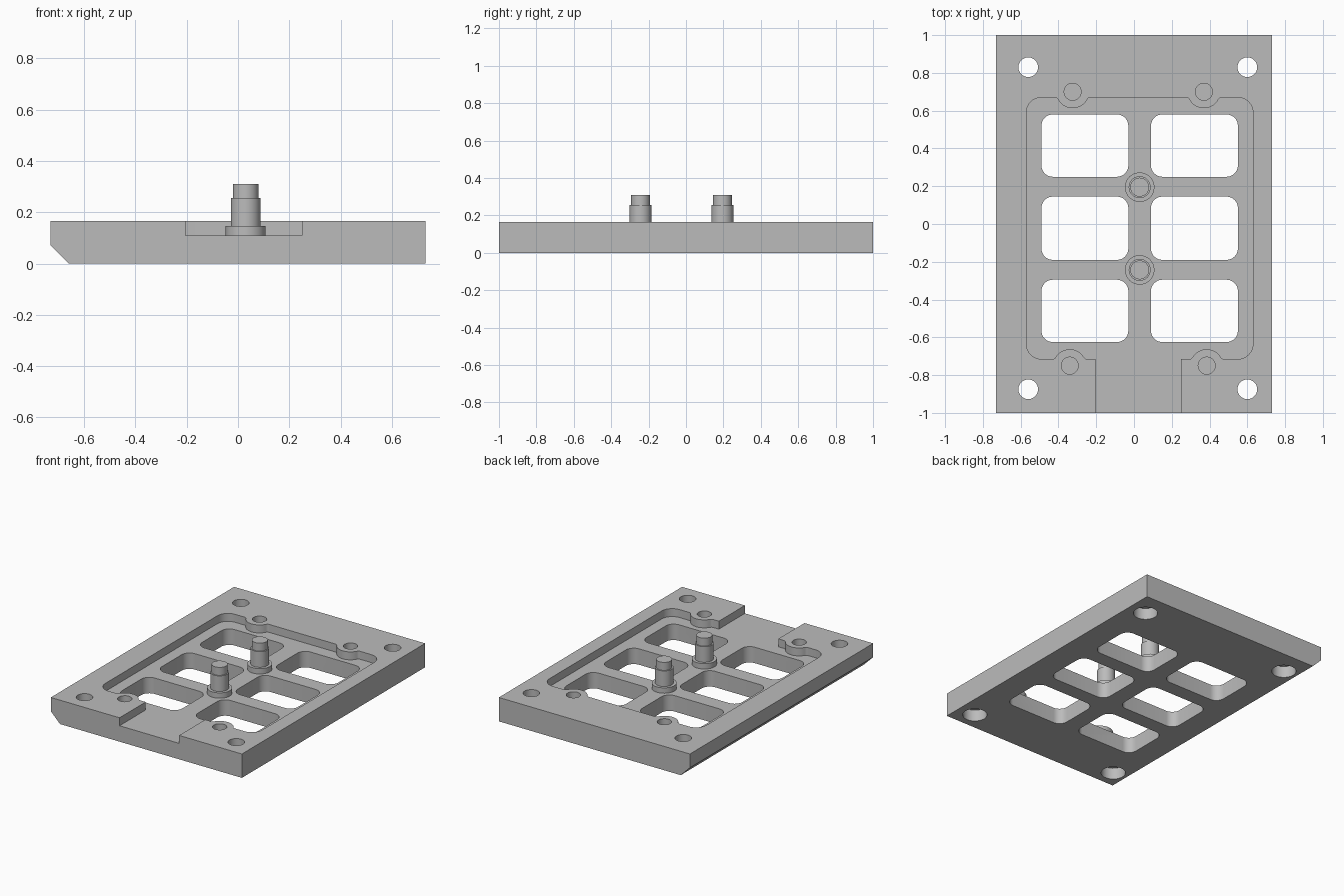
import bpy, bmesh, math
from math import pi, cos, sin, sqrt

if "Cube" in bpy.data.objects:
    bpy.data.objects.remove(bpy.data.objects["Cube"])

TOP, FLOOR = 0.165, 0.11
grey = bpy.data.materials.new("plain grey")
grey.diffuse_color = (0.5, 0.5, 0.5, 1)
grey.use_nodes = True
grey.node_tree.nodes["Principled BSDF"].inputs["Base Color"].default_value = grey.diffuse_color


def arc(cx, cy, r, a0, a1, n=8):
    return [(cx + r * cos(a0 + (a1 - a0) * i / n), cy + r * sin(a0 + (a1 - a0) * i / n))
            for i in range(n + 1)]


def rounded_rect(x0, x1, y0, y1, r):
    return (arc(x1 - r, y1 - r, r, 0, pi / 2) + arc(x0 + r, y1 - r, r, pi / 2, pi)
            + arc(x0 + r, y0 + r, r, pi, 1.5 * pi) + arc(x1 - r, y0 + r, r, 1.5 * pi, 2 * pi))


def circle(x, y, r, n=48):
    return arc(x, y, r, 0, 2 * pi, n)[:-1]


def bump(cx, cy, wall, r=0.087, f=0.02):
    """Filleted boss bulging from the rear wall into the pocket, listed right to left."""
    h = cy - wall
    dx = sqrt((r + f) ** 2 - (h + f) ** 2)
    a = math.atan2(h + f, dx)
    right = arc(cx + dx, wall - f, f, pi / 2, pi - a, 5)
    left = arc(cx - dx, wall - f, f, a, pi / 2, 5)
    return right + arc(cx, cy, r, -a, -pi + a, 20)[1:-1] + left


def prism(name, pts, z0, z1, cutter=False):
    bm = bmesh.new()
    face = bm.faces.new([bm.verts.new((x, y, z0)) for x, y in pts])
    ext = bmesh.ops.extrude_face_region(bm, geom=[face])
    for v in ext["geom"]:
        if isinstance(v, bmesh.types.BMVert):
            v.co.z = z1
    bmesh.ops.recalc_face_normals(bm, faces=bm.faces)
    me = bpy.data.meshes.new(name)
    bm.to_mesh(me)
    bm.free()
    ob = bpy.data.objects.new(name, me)
    bpy.context.collection.objects.link(ob)
    me.materials.append(grey)
    ob.hide_render = cutter
    return ob


def smooth(ob):
    bpy.ops.object.select_all(action='DESELECT')
    ob.select_set(True)
    bpy.context.view_layer.objects.active = ob
    bpy.ops.object.shade_smooth_by_angle(angle=math.radians(30))


# Base plate: end profile with one bevelled lower edge, stood along y
plate = prism("base_plate", [(-0.73, 0.07), (-0.66, 0), (0.73, 0), (0.73, TOP), (-0.73, TOP)], -1, 1)
for v in plate.data.vertices:
    x, y, z = v.co
    v.co = (x, -z, y)

# Pocket outline: rounded corners, two rear bosses, two front bosses, open front channel
X0, X1, Y0, Y1, R = -0.57, 0.63, -0.715, 0.67, 0.08
front = [(x, -y) for cx in (0.385, -0.34) for x, y in bump(cx, 0.75, -Y0)]
half = len(front) // 2
outline = (arc(X1 - R, Y1 - R, R, 0, pi / 2)
           + bump(0.37, 0.70, Y1) + bump(-0.325, 0.70, Y1)
           + arc(X0 + R, Y1 - R, R, pi / 2, pi) + arc(X0 + R, Y0 + R, R, pi, 1.5 * pi)
           + front[half:][::-1]
           + [(-0.205, Y0), (-0.205, -1.1), (0.25, -1.1), (0.25, Y0)]
           + front[:half][::-1]
           + arc(X1 - R, Y0 + R, R, 1.5 * pi, 2 * pi))
cutters = [prism("pocket_cutter", outline, FLOOR, 0.3, True)]

# Six windows
for x0, x1 in ((-0.49, -0.03), (0.09, 0.55)):
    for y0, y1 in ((0.25, 0.58), (-0.19, 0.145), (-0.625, -0.295)):
        cutters.append(prism("window_cutter", rounded_rect(x0, x1, y0, y1, 0.06), -0.1, 0.3, True))

# Corner through holes with wider counterbores underneath
for x in (-0.56, 0.60):
    for y in (0.83, -0.875):
        cutters.append(prism("corner_hole_cutter", circle(x, y, 0.052), -0.1, 0.3, True))
        cutters.append(prism("counterbore_cutter", circle(x, y, 0.078), -0.1, 0.08, True))

# Blind holes in the bosses
for x, y in ((-0.325, 0.70), (0.37, 0.70), (-0.34, -0.75), (0.385, -0.75)):
    cutters.append(prism("boss_hole_cutter", circle(x, y, 0.045), 0.065, 0.3, True))

# Apply all cuts, then drop the cutters
for c in cutters:
    m = plate.modifiers.new("cut", 'BOOLEAN')
    m.operation, m.solver, m.object = 'DIFFERENCE', 'EXACT', c
bpy.context.view_layer.update()
cut_mesh = bpy.data.meshes.new_from_object(
    plate.evaluated_get(bpy.context.evaluated_depsgraph_get()))
plate.modifiers.clear()
plate.data = cut_mesh
for c in cutters:
    bpy.data.objects.remove(c)
smooth(plate)

# Two stepped pins: flange, shaft, tip
for label, y in (("rear", 0.195), ("front", -0.243)):
    for part, r, z0, z1 in (("flange", 0.078, FLOOR, 0.147),
                            ("shaft", 0.058, 0.147, 0.255),
                            ("tip", 0.05, 0.255, 0.31)):
        smooth(prism(f"{label}_pin_{part}", circle(0.03, y, r), z0, z1))
